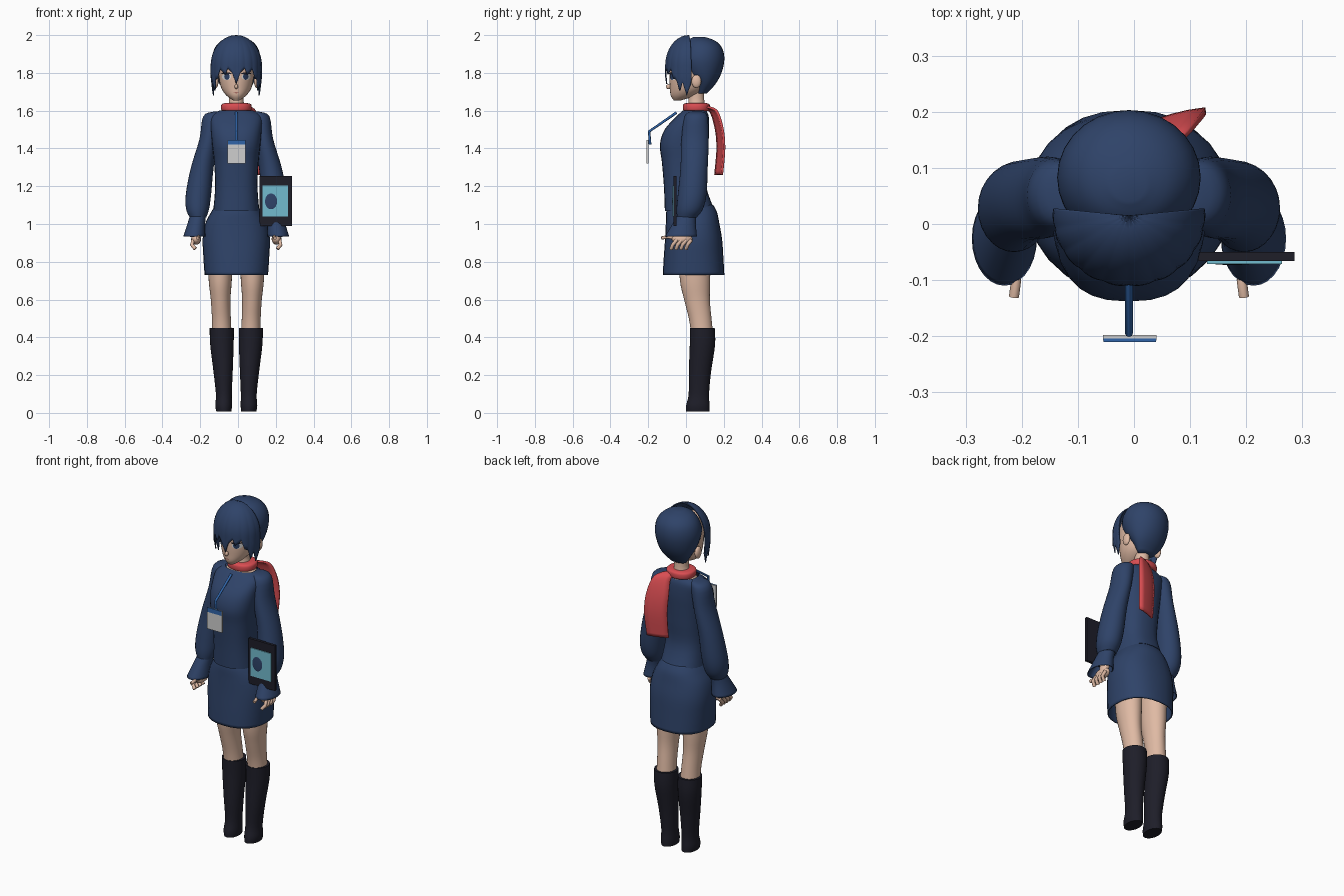
import bpy, bmesh, math
from mathutils import Vector

cube = bpy.data.objects.get("Cube")
if cube:
    bpy.data.objects.remove(cube, do_unlink=True)

CX = -0.009  # middle of the body


def material(name, r, g, b):
    m = bpy.data.materials.new(name)
    m.use_nodes = True
    m.diffuse_color = (r, g, b, 1)
    bsdf = next(n for n in m.node_tree.nodes if n.type == 'BSDF_PRINCIPLED')
    bsdf.inputs['Base Color'].default_value = (r, g, b, 1)
    bsdf.inputs['Roughness'].default_value = 0.8
    return m


NAVY = material("navy", .028, .056, .14)
SKIN = material("skin", .74, .49, .37)
RED = material("scarf red", .7, .075, .085)
BLACK = material("sock black", .013, .013, .022)
CYAN = material("screen cyan", .17, .5, .62)
GREY = material("badge grey", .62, .62, .62)
BLUE = material("strap blue", .03, .13, .4)
WHITE = material("eye white", .8, .8, .8)
LIP = material("lip", .4, .16, .13)


def finish(ob, mat, angle=50):
    ob.data.materials.clear()
    ob.data.materials.append(mat)
    bpy.ops.object.select_all(action='DESELECT')
    ob.select_set(True)
    bpy.context.view_layer.objects.active = ob
    bpy.ops.object.shade_smooth_by_angle(angle=math.radians(angle))
    return ob


def from_bmesh(name, bm, mat, thick=0):
    bmesh.ops.recalc_face_normals(bm, faces=bm.faces)
    me = bpy.data.meshes.new(name)
    bm.to_mesh(me)
    bm.free()
    ob = bpy.data.objects.new(name, me)
    bpy.context.collection.objects.link(ob)
    if thick:
        mod = ob.modifiers.new("thickness", 'SOLIDIFY')
        mod.thickness = thick
    return finish(ob, mat)


def skin_rows(name, rows, mat, closed=False, caps=False, thick=0):
    """Bridge rows of points with quads."""
    bm = bmesh.new()
    vs = [[bm.verts.new(p) for p in row] for row in rows]
    n = len(vs[0])
    for a, b in zip(vs, vs[1:]):
        for i in range(n if closed else n - 1):
            j = (i + 1) % n
            bm.faces.new((a[i], a[j], b[j], b[i]))
    if caps:
        bm.faces.new(vs[0])
        bm.faces.new(vs[-1])
    return from_bmesh(name, bm, mat, thick)


def smooth_rings(rings, steps):
    """Catmull-Rom refinement of a list of rings."""
    r = [Vector(k) for k in rings]
    out = []
    for i in range(len(r) - 1):
        p, q = r[i], r[i + 1]
        m0 = (q - r[max(i - 1, 0)]) / 2
        m1 = (r[min(i + 2, len(r) - 1)] - p) / 2
        for s in range(steps):
            t = s / steps
            h = t * t * (3 - 2 * t)
            out.append(p * (1 - h) + q * h + m0 * t * (1 - t) ** 2 - m1 * t * t * (1 - t))
    return out + [r[-1]]


def loft(name, rings, mat, side=1, n=28, power=1.0, caps=True, steps=4, thick=0):
    """Rings are (z, x offset, y, x radius, y radius)."""
    def pw(v):
        return math.copysign(abs(v) ** power, v)
    rows = []
    for z, dx, y, rx, ry in smooth_rings(rings, steps):
        angles = [2 * math.pi * i / n for i in range(n)]
        rows.append([(CX + side * dx + rx * pw(math.cos(a)), y + ry * pw(math.sin(a)), z) for a in angles])
    return skin_rows(name, rows, mat, True, caps, thick)


def tube(name, pts, radius, mat):
    cu = bpy.data.curves.new(name, 'CURVE')
    cu.dimensions = '3D'
    cu.bevel_depth = radius
    cu.bevel_resolution = 2
    cu.use_fill_caps = True
    sp = cu.splines.new('POLY')
    sp.points.add(len(pts) - 1)
    for p, c in zip(sp.points, pts):
        p.co = (*c, 1)
    ob = bpy.data.objects.new(name, cu)
    bpy.context.collection.objects.link(ob)
    bpy.ops.object.select_all(action='DESELECT')
    ob.select_set(True)
    bpy.context.view_layer.objects.active = ob
    bpy.ops.object.convert(target='MESH')
    return finish(bpy.context.object, mat)


def ball(name, loc, size, mat):
    bm = bmesh.new()
    bmesh.ops.create_uvsphere(bm, u_segments=16, v_segments=10, radius=1)
    for v in bm.verts:
        v.co = Vector(loc) + Vector([a * b for a, b in zip(v.co, size)])
    return from_bmesh(name, bm, mat)


def box(name, x, y, z, mat):
    bm = bmesh.new()
    bmesh.ops.create_cube(bm, size=1)
    for v in bm.verts:
        v.co = [(a + b) / 2 + c * (b - a) for c, (a, b) in zip(v.co, (x, y, z))]
    return from_bmesh(name, bm, mat)


def face_patch(name, dx, z, w, h, mat, lift):
    """Thin oval plate that follows the curve of the face."""
    rows = []
    for k in range(6):
        row = []
        for i in range(16):
            a = 2 * math.pi * i / 16
            x = dx + w * k / 5 * math.cos(a)
            zz = z + h * k / 5 * math.sin(a)
            t = (zz - 1.72) / .06
            rx, ry, cy = .08 + .013 * t, .095 + .013 * t, .01 + .01 * t
            row.append((CX + x, cy - ry * math.sqrt(max(0, 1 - (x / rx) ** 2)) - lift, zz))
        rows.append(row)
    return skin_rows(name, rows, mat, True)


# Head and neck
loft("head", [(1.655, 0, -.045, .018, .02), (1.68, 0, -.015, .052, .066), (1.72, 0, .01, .08, .095),
              (1.78, 0, .02, .093, .108), (1.86, 0, .03, .1, .113), (1.93, 0, .03, .08, .09)], SKIN)
loft("neck", [(1.57, 0, .045, .1, .07), (1.605, 0, .05, .075, .06), (1.64, 0, .055, .04, .043),
              (1.74, 0, .05, .04, .043)], SKIN)
ball("nose", (CX, -.092, 1.727), (.009, .014, .013), SKIN)
face_patch("mouth", 0, 1.695, .014, .003, LIP, .004)

# Back hair
loft("back_hair", [(1.69, 0, .085, .05, .025), (1.74, 0, .1, .088, .055), (1.8, 0, .09, .115, .098),
                   (1.87, 0, .083, .128, .12), (1.93, 0, .085, .115, .107), (1.97, 0, .08, .08, .075),
                   (1.99, 0, .07, .03, .03)], NAVY)

# Fringe: a half shell with a jagged lower edge
EDGE = [(0, 1.74), (9, 1.8), (20, 1.825), (25, 1.79), (40, 1.82), (48, 1.77), (57, 1.765),
        (65, 1.7), (74, 1.75), (84, 1.68), (96, 1.74)]


def edge_height(a):
    for (a0, z0), (a1, z1) in zip(EDGE, EDGE[1:]):
        if a <= a1:
            return z0 + (z1 - z0) * (a - a0) / (a1 - a0)
    return EDGE[-1][1]


rows = []
for k in range(17):
    t = k / 16
    row = []
    for i in range(-48, 49):
        a = math.radians(i * 2)
        z = 2 - (2 - edge_height(abs(i * 2))) * t ** 1.6
        drop = min(1, (2 - z) / .16)
        f = math.sqrt(1 - (1 - drop) ** 2) - max(0, 1.78 - z) * .9
        f *= 1 + .02 * t * abs(math.sin(a * 9))
        row.append((CX + .134 * f * math.sin(a), .015 - .124 * f * math.cos(a), z))
    rows.append(row)
skin_rows("fringe", rows, NAVY, thick=.006)

# Clothing on the trunk
loft("shirt", [(1.07, 0, .02, .122, .132), (1.2, 0, -.005, .112, .112), (1.33, 0, -.008, .118, .12),
               (1.42, 0, -.01, .128, .128), (1.5, 0, .005, .135, .118), (1.57, 0, .035, .135, .085),
               (1.6, 0, .045, .09, .062)], NAVY, power=.8, caps=False)
loft("skirt", [(.73, 0, .04, .168, .163), (.82, 0, .04, .174, .158), (.92, 0, .04, .178, .151),
               (1.0, 0, .035, .165, .142), (1.06, 0, .03, .135, .135), (1.1, 0, .025, .11, .12)],
     NAVY, power=.85, caps=False, thick=.006)

# Scarf and its hanging end
loft("scarf", [(1.597, 0, .055, .062, .056), (1.603, 0, .055, .079, .07), (1.632, 0, .055, .079, .07),
               (1.64, 0, .055, .06, .054)], RED, power=.9)
rows = []
for x, y, z, w in smooth_rings([(.02, .1, 1.625, .035), (.05, .15, 1.6, .045), (.06, .18, 1.51, .06),
                                (.065, .19, 1.4, .062), (.06, .178, 1.26, .058)], 5):
    rows.append([(x + w * s, y + .018 * s + .006 * (1 - s * s), z) for s in (-1, -.5, 0, .5, 1)])
skin_rows("scarf_end", rows, RED, thick=.012)

# Paired parts
for s, tag in ((1, "left"), (-1, "right")):
    loft(tag + "_leg", [(.42, .077, .085, .052, .058), (.5, .079, .075, .05, .06), (.6, .083, .058, .052, .068),
                        (.7, .085, .048, .061, .08), (.85, .085, .045, .068, .085)], SKIN, s)
    loft(tag + "_sock", [(.008, .066, .063, .04, .062), (.04, .067, .063, .044, .062),
                         (.1, .066, .068, .042, .054), (.22, .07, .074, .051, .059),
                         (.36, .076, .087, .062, .067), (.45, .077, .086, .064, .066)], BLACK, s)
    loft(tag + "_sleeve", [(1.595, .1, .055, .02, .03), (1.57, .125, .053, .05, .06),
                           (1.45, .145, .048, .05, .072), (1.3, .18, .043, .06, .072),
                           (1.16, .2, .033, .067, .076), (1.08, .205, .02, .061, .07),
                           (1.035, .203, .005, .044, .052)], NAVY, s)
    loft(tag + "_cuff", [(1.045, .203, .005, .042, .05), (1.0, .212, -.01, .047, .062),
                         (.935, .222, -.026, .058, .084)], NAVY, s, caps=False, thick=.005)
    loft(tag + "_wrist", [(.92, .215, -.005, .022, .03), (1.04, .205, .005, .025, .03)], SKIN, s)
    hx = CX + s * .213
    ball(tag + "_palm", (hx, -.02, .92), (.026, .055, .03), SKIN)
    tube(tag + "_thumb", [(hx - s * .008, -.06, .925), (hx - s * .012, -.1, .932), (hx - s * .008, -.13, .925)],
         .009, SKIN)
    for i in range(4):
        y = -.07 + i * .026
        tube(f"{tag}_finger_{i + 1}", [(hx + s * .016, y + .02, .915), (hx + s * .022, y, .89),
                                       (hx + s * .004, y - .008, .868)], .01, SKIN)
    ball(tag + "_ear", (CX + s * .108, .055, 1.755), (.014, .026, .035), SKIN)
    face_patch(tag + "_eye", s * .052, 1.78, .024, .018, WHITE, .003)
    face_patch(tag + "_iris", s * .05, 1.781, .014, .018, NAVY, .005)
    face_patch(tag + "_lash", s * .052, 1.797, .027, .005, BLACK, .006)

# Lanyard and badge
tube("lanyard", [(CX, -.05, 1.59), (CX, -.195, 1.49), (CX, -.19, 1.42)], .007, BLUE)
box("badge", (-.055, .04), (-.208, -.198), (1.32, 1.445), GREY)
box("badge_header", (-.054, .039), (-.21, -.204), (1.42, 1.446), BLUE)

# Tablet with a rounded emblem on the screen
box("tablet", (.115, .286), (-.066, -.05), (.99, 1.255), BLACK)
box("tablet_screen", (.13, .264), (-.071, -.064), (1.04, 1.205), CYAN)
ball("screen_shape", (.175, -.071, 1.12), (.032, .002, .042), NAVY)
